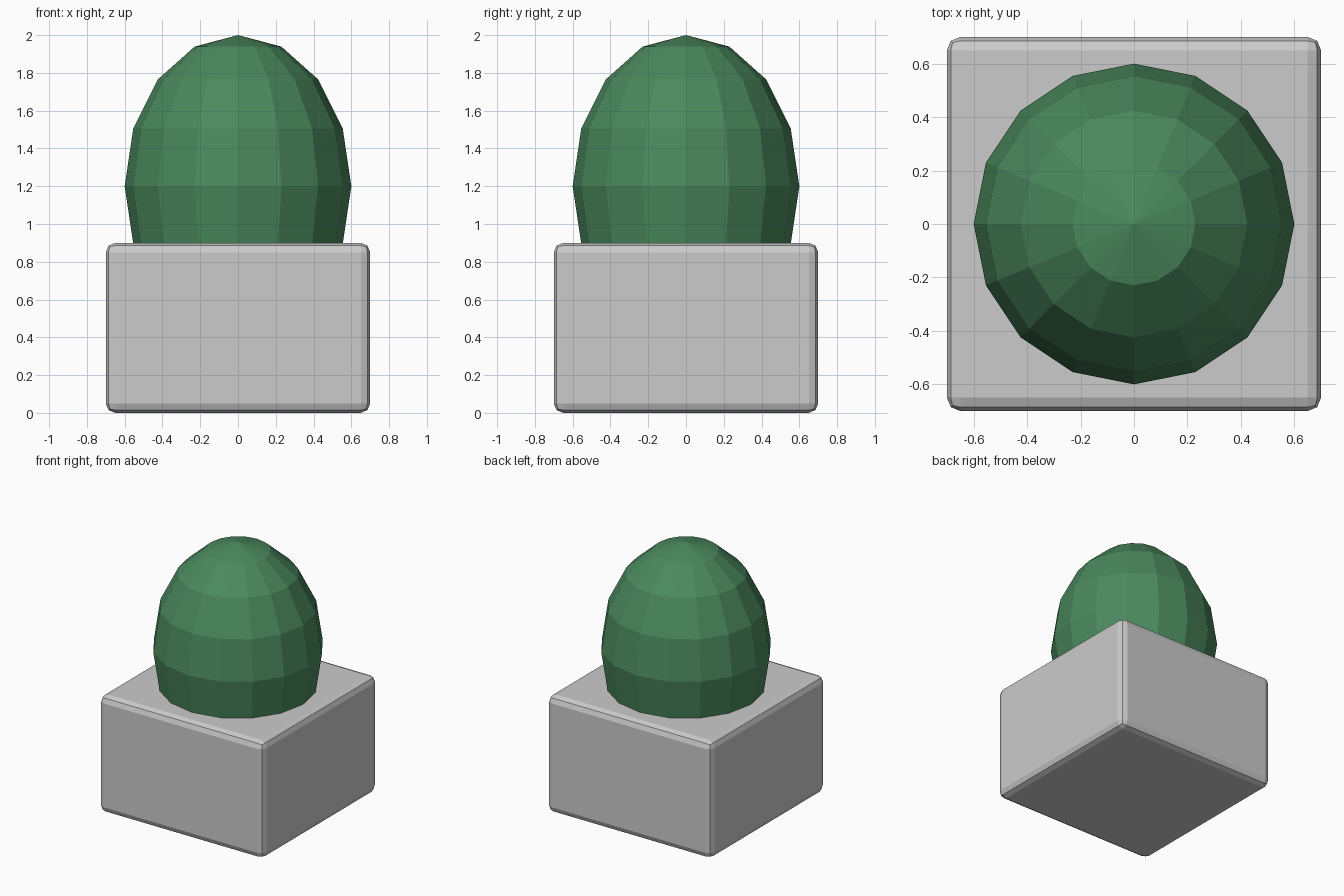
import bpy

if "Cube" in bpy.data.objects:
    bpy.data.objects.remove(bpy.data.objects["Cube"])

# Planter box with rounded edges
bpy.ops.mesh.primitive_cube_add(size=1, location=(0, 0, 0.45))
box = bpy.context.object
box.name = "planter_box"
box.scale = (1.4, 1.4, 0.9)
bpy.ops.object.transform_apply(location=False, rotation=False, scale=True)
bevel = box.modifiers.new("edge_bevel", 'BEVEL')
bevel.width = 0.05
bevel.segments = 2

# Faceted shrub, its lower part sunk into the box
bpy.ops.mesh.primitive_uv_sphere_add(segments=16, ring_count=8, radius=1, location=(0, 0, 1.2))
shrub = bpy.context.object
shrub.name = "shrub"
shrub.scale = (0.6, 0.6, 0.8)
bpy.ops.object.transform_apply(location=False, rotation=False, scale=True)
bpy.ops.object.shade_flat()

# Leaf green
green = bpy.data.materials.new("leaf_green")
green.diffuse_color = (0.07, 0.25, 0.11, 1)
green.use_nodes = True
green.node_tree.nodes["Principled BSDF"].inputs["Base Color"].default_value = green.diffuse_color
shrub.data.materials.append(green)
